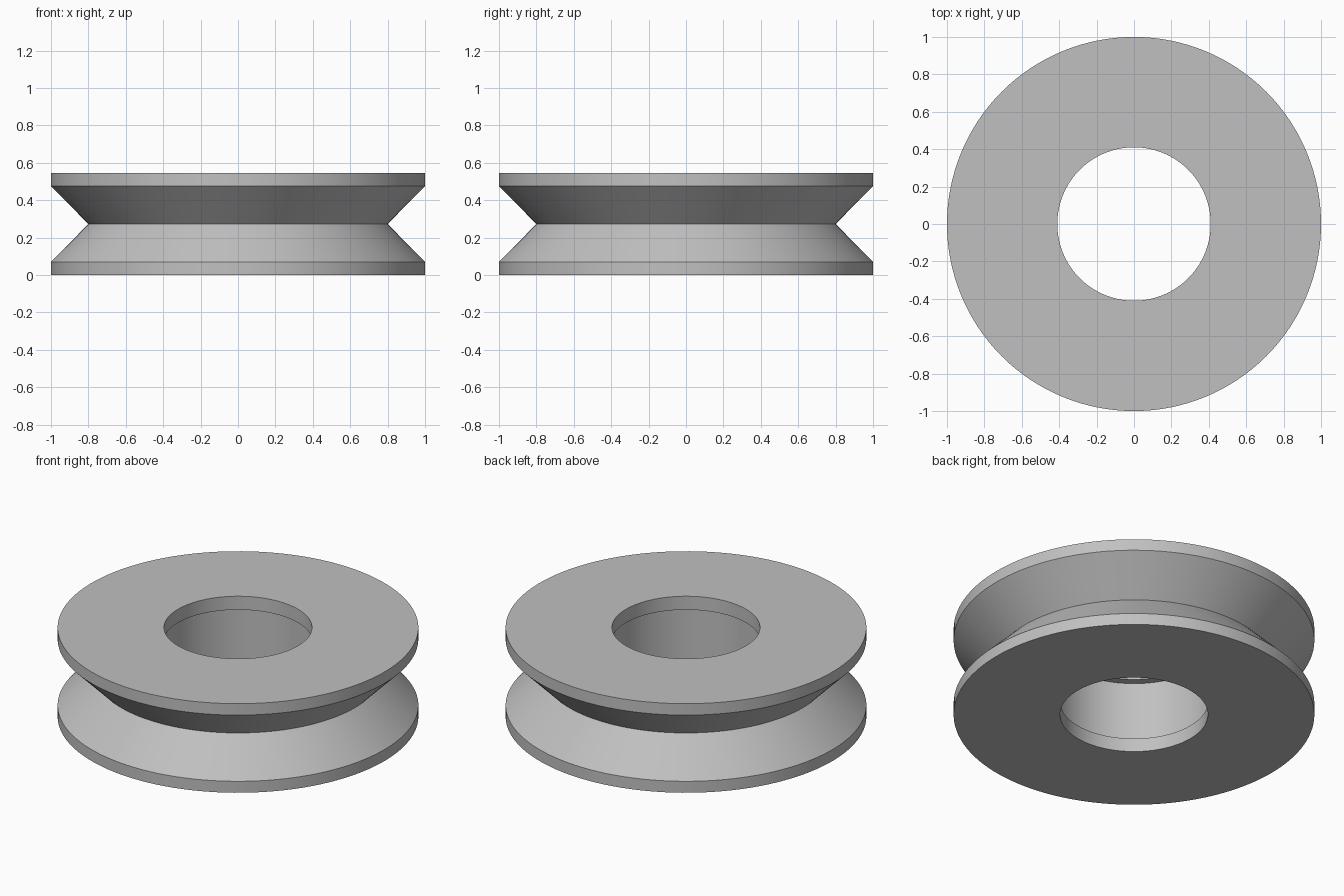
import bpy
import bmesh
import math

cube = bpy.data.objects.get("Cube")
if cube:
    bpy.data.objects.remove(cube, do_unlink=True)

SEGMENTS = 128
HEIGHT = 0.545
RIM = 0.07       # height of each outer rim band
LIP = 0.083      # thickness of the lips retaining the bearing pocket

grey = bpy.data.materials.new("light_grey")
grey.use_nodes = True
colour = (0.53, 0.53, 0.53, 1)
grey.diffuse_color = colour
grey.node_tree.nodes["Principled BSDF"].inputs["Base Color"].default_value = colour

# Closed section (radius, height): outer V groove, then bore with a wider pocket
section = [
    (0.41, 0), (1, 0), (1, RIM), (0.8, HEIGHT / 2),
    (1, HEIGHT - RIM), (1, HEIGHT), (0.41, HEIGHT),
    (0.41, HEIGHT - LIP), (0.457, HEIGHT - LIP),
    (0.457, LIP), (0.41, LIP),
]

# Spin the section around the axle
bm = bmesh.new()
verts = [bm.verts.new((r, 0, z)) for r, z in section]
edges = [bm.edges.new((a, b)) for a, b in zip(verts, verts[1:] + verts[:1])]
bmesh.ops.spin(bm, geom=verts + edges, cent=(0, 0, 0), axis=(0, 0, 1),
               angle=math.tau, steps=SEGMENTS, use_merge=True)
bmesh.ops.remove_doubles(bm, verts=bm.verts[:], dist=0.0001)
bmesh.ops.recalc_face_normals(bm, faces=bm.faces[:])
mesh = bpy.data.meshes.new("grooved_wheel")
bm.to_mesh(mesh)
bm.free()
mesh.materials.append(grey)

wheel = bpy.data.objects.new("grooved_wheel", mesh)
bpy.context.collection.objects.link(wheel)
bpy.context.view_layer.objects.active = wheel
wheel.select_set(True)
bpy.ops.object.shade_smooth_by_angle(angle=math.radians(30))
